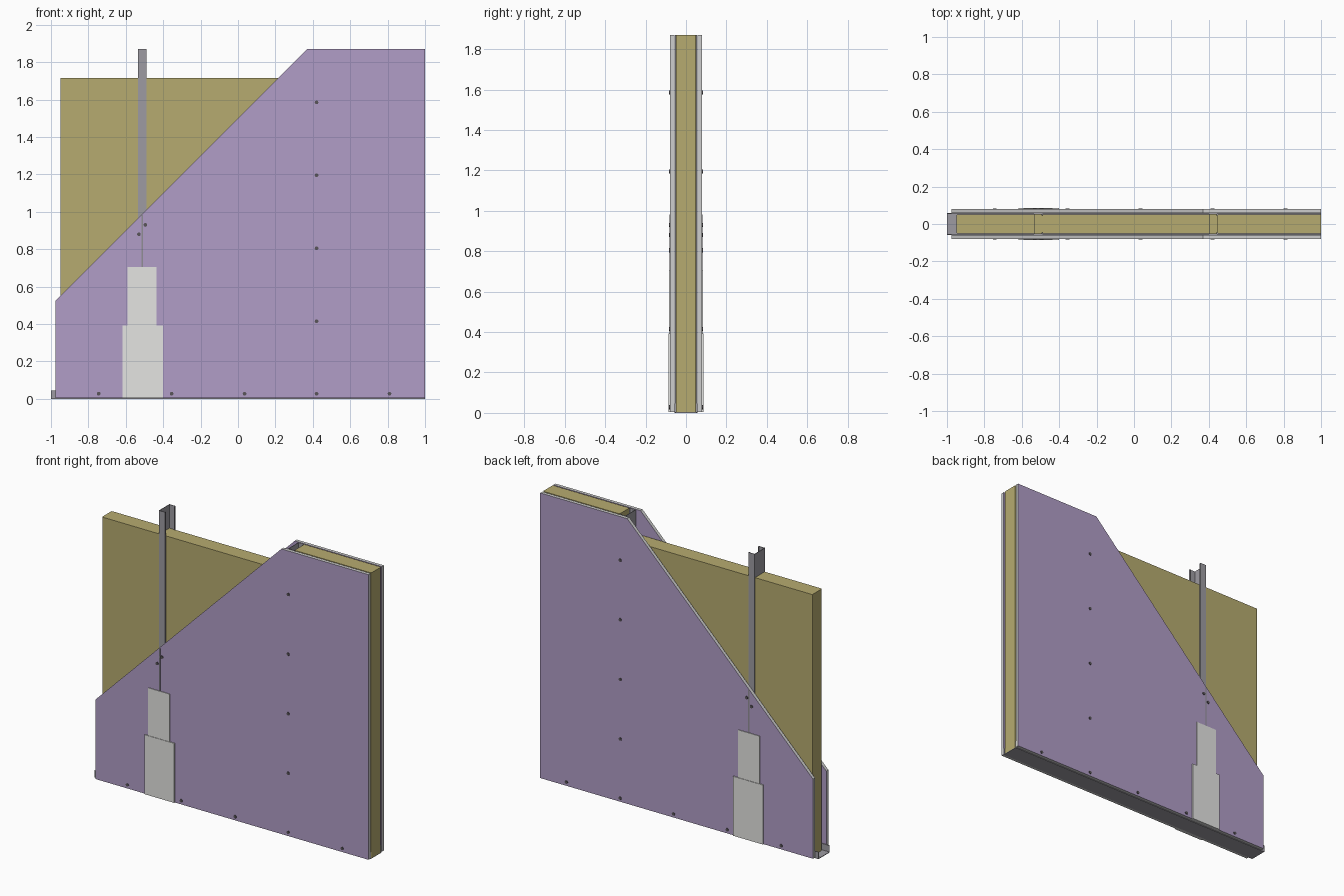
import bpy, bmesh, math
from mathutils import Matrix

if "Cube" in bpy.data.objects:
    bpy.data.objects.remove(bpy.data.objects["Cube"])


def material(name, rgb):
    m = bpy.data.materials.new(name)
    m.diffuse_color = (*rgb, 1)
    m.use_nodes = True
    m.node_tree.nodes["Principled BSDF"].inputs["Base Color"].default_value = m.diffuse_color
    return m


PURPLE = material("purple paper", (0.44, 0.34, 0.57))
CORE = material("gypsum core", (0.62, 0.62, 0.62))
WOOL = material("mineral wool", (0.47, 0.41, 0.16))
STEEL = material("galvanised steel", (0.34, 0.33, 0.36))
FILLER = material("joint filler", (0.78, 0.78, 0.76))
SEAM = material("board seam", (0.28, 0.27, 0.30))
SCREW = material("dark screw", (0.10, 0.09, 0.10))


def finish(bm, name, *mats):
    bmesh.ops.recalc_face_normals(bm, faces=bm.faces)
    me = bpy.data.meshes.new(name)
    bm.to_mesh(me)
    bm.free()
    for m in mats:
        me.materials.append(m)
    ob = bpy.data.objects.new(name, me)
    bpy.context.collection.objects.link(ob)
    return ob


def prism(name, pts, vec, *mats):
    """Extrude a closed outline of 3D points along a vector."""
    bm = bmesh.new()
    f = bm.faces.new([bm.verts.new(p) for p in pts])
    r = bmesh.ops.extrude_face_region(bm, geom=[f])
    bmesh.ops.translate(bm, vec=vec, verts=[v for v in r["geom"] if isinstance(v, bmesh.types.BMVert)])
    return finish(bm, name, *mats)


def box(name, x0, x1, y0, y1, z0, z1, mat):
    return prism(name, [(x0, y0, z0), (x1, y0, z0), (x1, y1, z0), (x0, y1, z0)], (0, 0, z1 - z0), mat)


# Floor track: U channel along x
W, T, H = 0.058, 0.004, 0.046
u = [(-W, 0), (W, 0), (W, H), (W - T, H), (W - T, T), (-W + T, T), (-W + T, H), (-W, H)]
prism("floor_track", [(-1, y, z) for y, z in u], (2, 0, 0), STEEL)

# Studs: lipped C sections, open towards +x
s, t, fl, lip = 0.054, 0.003, 0.045, 0.010
half = [(0, s), (fl, s), (fl, s - lip), (fl - t, s - lip), (fl - t, s - t), (t, s - t)]
outline = half + [(x, -y) for x, y in reversed(half)]
for name, x0 in (("left_stud", -0.535), ("right_stud", 0.40)):
    prism(name, [(x0 + x, y, T) for x, y in outline], (0, 0, 1.87 - T), STEEL)

# Insulation batts with softened edges
for name, x0, x1, top in (("left_insulation", -0.95, -0.49, 1.715),
                          ("middle_insulation", -0.49, 0.445, 1.715),
                          ("right_insulation", 0.445, 1.0, 1.87)):
    ob = box(name, x0, x1, -0.0505, 0.0505, T, top, WOOL)
    bm = bmesh.new()
    bm.from_mesh(ob.data)
    long_edges = [e for e in bm.edges if abs(e.verts[0].co.y - e.verts[1].co.y) < 1e-5
                  and abs(e.verts[0].co.x - e.verts[1].co.x) < 1e-5]
    bmesh.ops.bevel(bm, geom=long_edges, offset=0.006, segments=2, affect="EDGES", profile=0.5)
    bm.to_mesh(ob.data)
    bm.free()

# Screw positions (x, z)
screws = [(x, 0.028) for x in (-0.745, -0.355, 0.035, 0.42, 0.81)]
screws += [(0.42, z) for z in (0.415, 0.805, 1.195, 1.585)]
screws += [(-0.53, 0.88), (-0.495, 0.93)]

board = [(-0.975, 0.004), (1, 0.004), (1, 1.87), (0.37, 1.87), (-0.975, 0.525)]
IN, OUT = 0.058, 0.0795

for side, d in (("front", -1), ("back", 1)):
    # Cut-away plasterboard: purple on the flat faces, grey core on the edges
    ob = prism(side + "_board", [(x, d * IN, z) for x, z in board], (0, d * (OUT - IN), 0), PURPLE, CORE)
    for p in ob.data.polygons:
        p.material_index = 0 if abs(p.normal.y) > 0.5 else 1

    # Board seam, then first and second filler coats
    for name, x0, x1, z0, z1, h, mat in (
            ("seam", -0.517, -0.507, 0.70, 0.983, 0.001, SEAM),
            ("first_filler", -0.592, -0.436, 0.39, 0.705, 0.004, FILLER),
            ("second_filler", -0.617, -0.402, 0.004, 0.393, 0.007, FILLER)):
        ya, yb = sorted((d * (OUT - 0.001), d * (OUT + h)))
        box(f"{side}_{name}", x0, x1, ya, yb, z0, z1, mat)

    # Screw heads
    bm = bmesh.new()
    for x, z in screws:
        mat = Matrix.Translation((x, d * (OUT + 0.001), z)) @ Matrix.Rotation(math.pi / 2, 4, "X")
        bmesh.ops.create_cone(bm, cap_ends=True, segments=12, radius1=0.010, radius2=0.010,
                              depth=0.006, matrix=mat)
    finish(bm, side + "_screws", SCREW)
